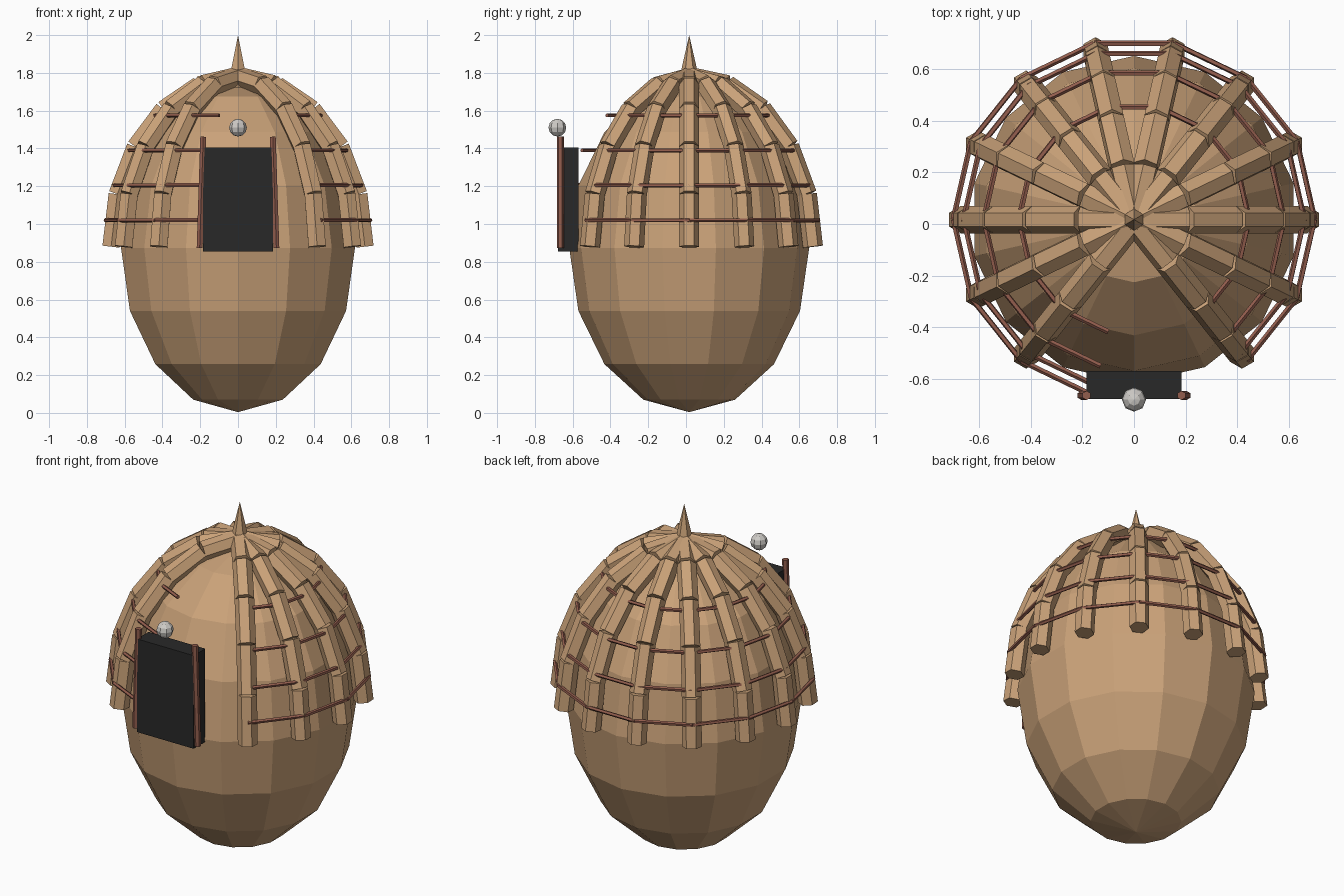
import bpy, bmesh, math
from mathutils import Vector, Matrix

if "Cube" in bpy.data.objects:
    bpy.data.objects.remove(bpy.data.objects["Cube"])

CY, CZ = 0.017, 0.872      # centre of the egg
N = 14                     # facets and rib positions around


def material(name, rgb):
    m = bpy.data.materials.new(name)
    m.diffuse_color = (*rgb, 1)
    m.use_nodes = True
    m.node_tree.nodes["Principled BSDF"].inputs["Base Color"].default_value = m.diffuse_color
    return m


TAN = material("tan wood", (0.59, 0.36, 0.19))
BROWN = material("red brown rod", (0.29, 0.11, 0.075))
BLACK = material("black door", (0.022, 0.022, 0.022))
PALE = material("pale grey", (0.62, 0.60, 0.57))


def finish(bm, name, mat):
    bmesh.ops.recalc_face_normals(bm, faces=bm.faces)
    me = bpy.data.meshes.new(name)
    bm.to_mesh(me)
    bm.free()
    me.materials.append(mat)
    ob = bpy.data.objects.new(name, me)
    bpy.context.collection.objects.link(ob)
    return ob


def tube(bm, a, b, r, sides=6):
    """Straight capped prism from a to b."""
    a, b = Vector(a), Vector(b)
    rot = Vector((0, 0, 1)).rotation_difference(b - a).to_matrix().to_4x4()
    # turn so that two corners lie on +-Y before tilting
    spin = Matrix.Rotation(math.pi / 2, 4, 'Z')
    rings = []
    for p in (a, b):
        ring = []
        for k in range(sides):
            t = 2 * math.pi * k / sides
            v = rot @ spin @ Vector((r * math.cos(t), r * math.sin(t), 0))
            ring.append(bm.verts.new(p + v))
        rings.append(ring)
    lo, hi = rings
    for k in range(sides):
        j = (k + 1) % sides
        bm.faces.new((lo[k], lo[j], hi[j], hi[k]))
    bm.faces.new(lo[::-1])
    bm.faces.new(hi)


def polar(r, az, z):
    return Vector((r * math.cos(az), CY + r * math.sin(az), z))


# egg-shaped body: 14 segments, 8 rings, corners on the y axis
bm = bmesh.new()
R, H, RINGS = 0.635, 0.868, 8
bottom = bm.verts.new((0, CY, CZ - H))
top = bm.verts.new((0, CY, CZ + H))
rings = []
for i in range(1, RINGS):
    t = math.pi * i / RINGS
    rings.append([bm.verts.new(polar(R * math.sin(t), math.pi / 2 + 2 * math.pi * k / N,
                                     CZ - H * math.cos(t))) for k in range(N)])
for k in range(N):
    j = (k + 1) % N
    bm.faces.new((bottom, rings[0][j], rings[0][k]))
    bm.faces.new((top, rings[-1][k], rings[-1][j]))
    for a, b in zip(rings, rings[1:]):
        bm.faces.new((a[k], a[j], b[j], b[k]))
finish(bm, "body", TAN)

# bent ribs of five straight pieces, leaving the doorway open
bm = bmesh.new()
for k in range(N):
    if k in (10, 11):
        continue
    az = 2 * math.pi * k / N
    path = [polar(0.672 * math.cos(math.radians(e)), az, 0.88 + 0.9 * math.sin(math.radians(e)))
            for e in range(0, 91, 18)]
    for a, b in zip(path, path[1:]):
        tube(bm, a, b, 0.053)
finish(bm, "roof_ribs", TAN)

# thin cross rods between ribs
bm = bmesh.new()
for z in (1.02, 1.205, 1.39, 1.575):
    r = 0.71 * math.sqrt(1 - ((z - 0.875) / 0.9) ** 2)
    for k in range(N):
        if k in (10, 11):
            continue
        tube(bm, polar(r, 2 * math.pi * k / N, z), polar(r, 2 * math.pi * (k + 1) / N, z), 0.011, 5)
finish(bm, "cross_rods", BROWN)

# door slab
bm = bmesh.new()
bmesh.ops.create_cube(bm, size=1, matrix=Matrix.Translation((0, -0.624, 1.13))
                      @ Matrix.Diagonal((0.37, 0.108, 0.55, 1)))
finish(bm, "door", BLACK)

# leaning door posts
bm = bmesh.new()
for s in (-1, 1):
    tube(bm, (s * 0.203, -0.665, 0.873), (s * 0.184, -0.665, 1.462), 0.018)
finish(bm, "door_posts", BROWN)

# ball above the door
bm = bmesh.new()
bmesh.ops.create_uvsphere(bm, u_segments=8, v_segments=6, radius=0.047,
                          matrix=Matrix.Translation((0, -0.681, 1.51)))
finish(bm, "door_ball", PALE)

# spike on top
bm = bmesh.new()
bmesh.ops.create_cone(bm, cap_ends=True, segments=6, radius1=0.064, radius2=0, depth=0.28,
                      matrix=Matrix.Translation((0, CY, 1.86)))
finish(bm, "top_spike", TAN)
